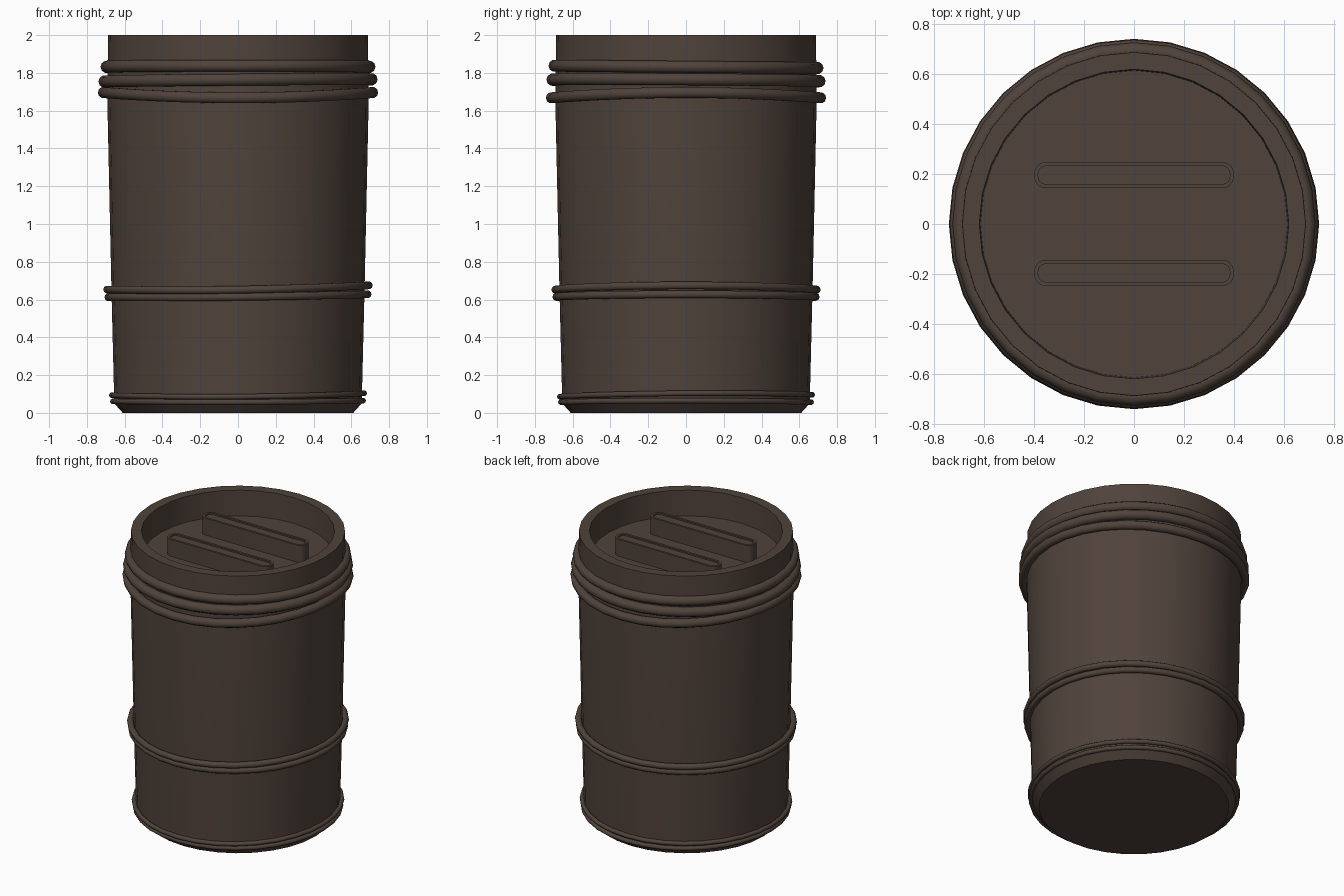
import bpy, bmesh, math

if "Cube" in bpy.data.objects:
    bpy.data.objects.remove(bpy.data.objects["Cube"])

SEG = 32
brown = bpy.data.materials.new("dark brown plastic")
brown.diffuse_color = (0.080, 0.056, 0.044, 1)
brown.use_nodes = True
brown.node_tree.nodes["Principled BSDF"].inputs["Base Color"].default_value = brown.diffuse_color


def finish(name, bm, angle=35):
    bmesh.ops.recalc_face_normals(bm, faces=bm.faces)
    me = bpy.data.meshes.new(name)
    bm.to_mesh(me)
    bm.free()
    ob = bpy.data.objects.new(name, me)
    bpy.context.collection.objects.link(ob)
    me.materials.append(brown)
    bpy.ops.object.select_all(action='DESELECT')
    ob.select_set(True)
    bpy.context.view_layer.objects.active = ob
    bpy.ops.object.shade_smooth_by_angle(angle=math.radians(angle))
    return ob


def bridge(bm, a, b):
    n = len(a)
    for i in range(n):
        bm.faces.new((a[i], a[(i + 1) % n], b[(i + 1) % n], b[i]))


def barrel():
    # Outer wall, flat rim, recessed lid
    profile = [(0.61, 0.0), (0.655, 0.05), (0.67, 0.65), (0.692, 1.66),
               (0.688, 2.0), (0.62, 2.0), (0.615, 1.82)]
    bm = bmesh.new()
    loops = [[bm.verts.new((r * math.cos(2 * math.pi * i / SEG),
                            r * math.sin(2 * math.pi * i / SEG), z))
              for i in range(SEG)] for r, z in profile]
    for a, b in zip(loops, loops[1:]):
        bridge(bm, a, b)
    bm.faces.new(loops[0])
    bm.faces.new(loops[-1])
    finish("barrel_body", bm)


def hoop(name, R, r, z, tilt_x=0, tilt_y=0, warp=0, sides=10):
    # Slightly tilted and warped round hoop
    bm = bmesh.new()
    rings = []
    for i in range(SEG):
        t = 2 * math.pi * i / SEG
        c, s = math.cos(t), math.sin(t)
        zc = z + tilt_x * c + tilt_y * s + warp * math.cos(2 * t)
        ring = []
        for j in range(sides):
            p = 2 * math.pi * j / sides
            d = R + r * math.cos(p)
            ring.append(bm.verts.new((d * c, d * s, zc + r * math.sin(p))))
        rings.append(ring)
    for i in range(SEG):
        bridge(bm, rings[i], rings[(i + 1) % SEG])
    finish(name, bm, 60)


def handle(name, y):
    # Rounded bar with a shallow recess in its top
    bm = bmesh.new()

    def outline(inset, z):
        L, W, rad, pts = 0.40 - inset, 0.052 - inset, 0.045 - inset, []
        for k, (sx, sy) in enumerate([(1, 1), (-1, 1), (-1, -1), (1, -1)]):
            for q in range(5):
                a = math.pi / 2 * (k + q / 4)
                pts.append(bm.verts.new((sx * (L - rad) + rad * math.cos(a),
                                         y + sy * (W - rad) + rad * math.sin(a), z)))
        return pts

    loops = [outline(0, 1.81), outline(0, 1.94), outline(0.016, 1.94), outline(0.016, 1.93)]
    for a, b in zip(loops, loops[1:]):
        bridge(bm, a, b)
    bm.faces.new(loops[0])
    bm.faces.new(loops[-1])
    finish(name, bm)


barrel()
hoop("upper_hoop_top", 0.695, 0.033, 1.832, 0.0, -0.006)
hoop("upper_hoop_middle", 0.706, 0.033, 1.760, 0.006, -0.004)
hoop("upper_hoop_lower", 0.712, 0.030, 1.682, 0.0, 0.0, 0.014)
hoop("middle_hoop_top", 0.692, 0.021, 0.658, 0.011, 0.0, 0.006)
hoop("middle_hoop_lower", 0.686, 0.021, 0.617, 0.008, 0.0, 0.003)
hoop("base_hoop_top", 0.668, 0.015, 0.095, 0.005, 0.005, 0.004)
hoop("base_hoop_lower", 0.662, 0.015, 0.060, 0.002, 0.0, 0.003)
for side, y in (("back", 0.196), ("front", -0.196)):
    handle("lid_handle_" + side, y)
